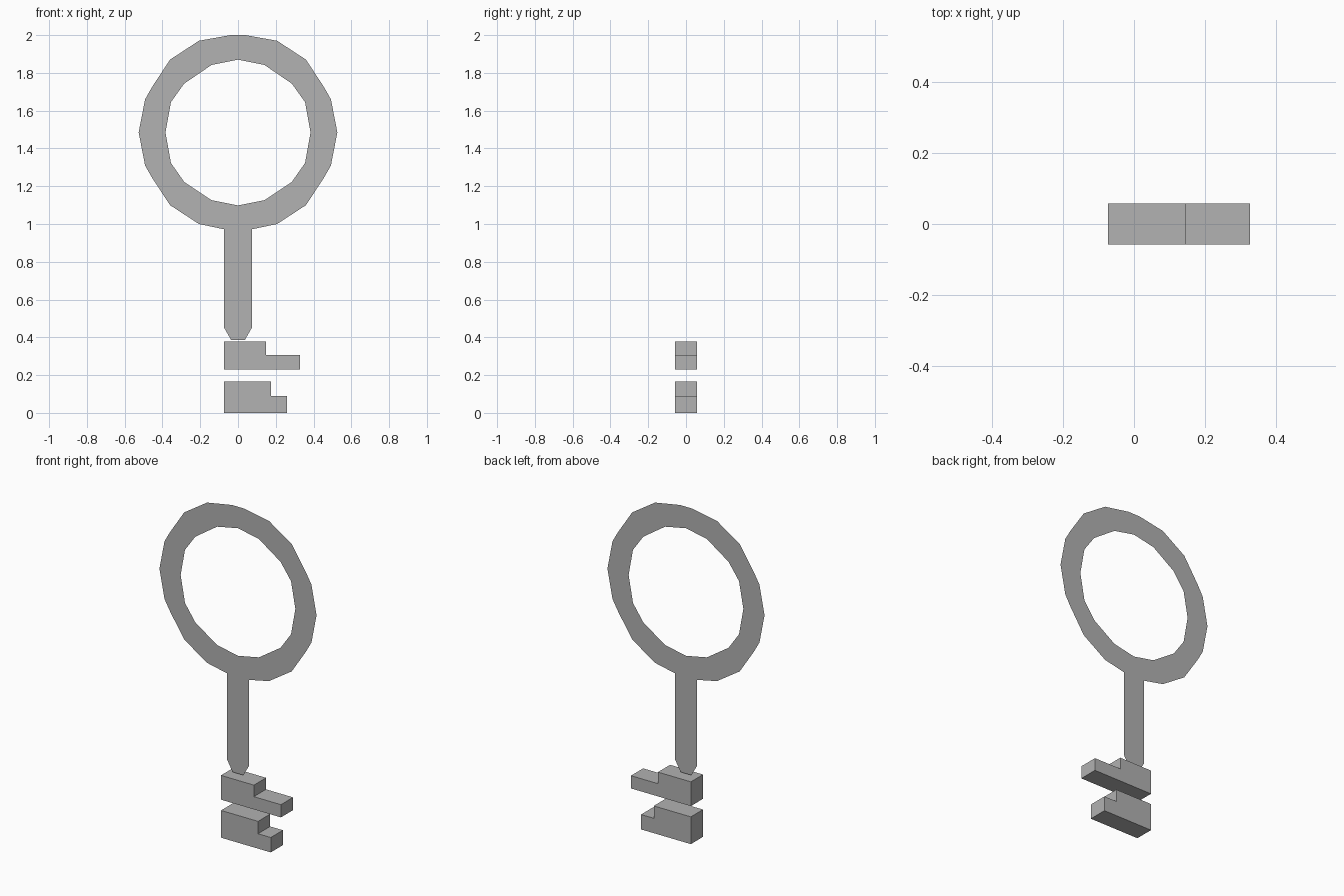
import bpy
import bmesh

cube = bpy.data.objects.get("Cube")
if cube:
    bpy.data.objects.remove(cube, do_unlink=True)

metal = bpy.data.materials.new("grey_metal")
metal.use_nodes = True
GREY = (0.445, 0.445, 0.445, 1)
metal.diffuse_color = GREY
metal.node_tree.nodes["Principled BSDF"].inputs["Base Color"].default_value = GREY


def flat_part(name, outlines, half_depth=0.0):
    """Fill closed x-z outlines (later ones are holes); give them depth if asked."""
    bm = bmesh.new()
    edges = []
    for outline in outlines:
        verts = [bm.verts.new((x, -half_depth, z)) for x, z in outline]
        edges += [bm.edges.new((a, b)) for a, b in zip(verts, verts[1:] + verts[:1])]
    bmesh.ops.triangle_fill(bm, use_beauty=True, edges=edges, normal=(0, -1, 0))
    bmesh.ops.dissolve_limit(bm, angle_limit=0.01, verts=bm.verts[:], edges=bm.edges[:])
    for face in bm.faces:
        face.normal_update()
        if face.normal.y > 0:
            face.normal_flip()
    if half_depth:
        grown = bmesh.ops.extrude_face_region(bm, geom=bm.faces[:], use_keep_orig=True)
        moved = [v for v in grown["geom"] if isinstance(v, bmesh.types.BMVert)]
        bmesh.ops.translate(bm, verts=moved, vec=(0, 2 * half_depth, 0))
        bmesh.ops.recalc_face_normals(bm, faces=bm.faces[:])
    mesh = bpy.data.meshes.new(name)
    bm.to_mesh(mesh)
    bm.free()
    mesh.materials.append(metal)
    obj = bpy.data.objects.new(name, mesh)
    bpy.context.collection.objects.link(obj)
    return obj


def mirrored(half):
    """Close a right-hand half outline with its mirror image."""
    return half + [(-x, z) for x, z in reversed(half) if x > 0]


# Paper-thin handle: ring, shaft and tapered tip share one outline
outer = [(0.04, 2.0), (0.207, 1.97), (0.36, 1.87), (0.455, 1.725), (0.492, 1.66),
         (0.526, 1.485), (0.492, 1.31), (0.455, 1.245), (0.36, 1.10), (0.207, 1.0),
         (0.073, 0.972), (0.073, 0.45), (0.036, 0.385)]
inner = [(0, 1.87), (0.14, 1.842), (0.285, 1.743), (0.355, 1.645), (0.384, 1.485),
         (0.355, 1.323), (0.285, 1.223), (0.14, 1.126), (0, 1.098)]
flat_part("ring_and_shaft", [mirrored(outer), mirrored(inner)])


# Two stepped solid teeth below the shaft
def tooth(name, bottom, ledge, top, step_x, end_x, left=-0.073):
    flat_part(name, [[(left, bottom), (end_x, bottom), (end_x, ledge),
                      (step_x, ledge), (step_x, top), (left, top)]], 0.058)


tooth("upper_tooth", 0.23, 0.307, 0.377, 0.147, 0.328)
tooth("lower_tooth", 0.0, 0.09, 0.165, 0.175, 0.26)
